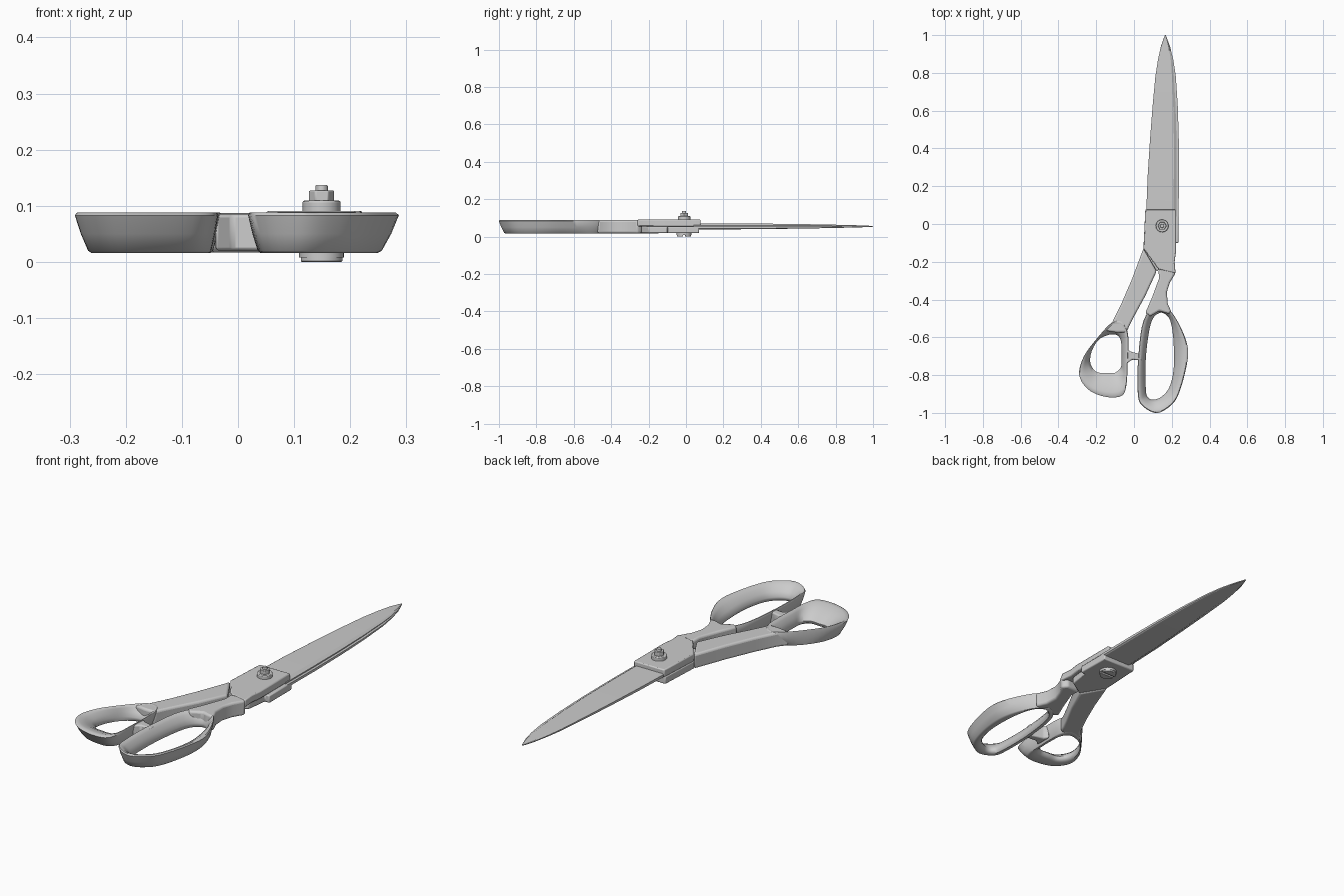
import bpy, bmesh, math
from mathutils import Vector

if "Cube" in bpy.data.objects:
    bpy.data.objects.remove(bpy.data.objects["Cube"])


def finish(name, bm, bevel=0.0, segments=2, angle=40):
    bmesh.ops.recalc_face_normals(bm, faces=bm.faces)
    me = bpy.data.meshes.new(name)
    bm.to_mesh(me)
    bm.free()
    ob = bpy.data.objects.new(name, me)
    bpy.context.collection.objects.link(ob)
    if bevel:
        mod = ob.modifiers.new("bevel", 'BEVEL')
        mod.width, mod.segments, mod.limit_method = bevel, segments, 'ANGLE'
    bpy.ops.object.select_all(action='DESELECT')
    ob.select_set(True)
    bpy.context.view_layer.objects.active = ob
    bpy.ops.object.shade_smooth_by_angle(angle=math.radians(angle))
    return ob


def loft(name, rings, closed=False, **kw):
    """Join closed rings of points; cap the ends or wrap round."""
    bm = bmesh.new()
    vs = [[bm.verts.new(p) for p in r] for r in rings]
    n, m = len(rings[0]), len(rings)
    for i in range(m if closed else m - 1):
        a, b = vs[i], vs[(i + 1) % m]
        for j in range(n):
            k = (j + 1) % n
            bm.faces.new((a[j], a[k], b[k], b[j]))
    if not closed:
        bm.faces.new(vs[0])
        bm.faces.new(vs[-1])
    return finish(name, bm, **kw)


def prism(name, outline, z0, z1, **kw):
    return loft(name, [[(x, y, z) for x, y in outline] for z in (z0, z1)], **kw)


def spline(pts, steps=5):
    """Closed smooth curve through the points."""
    out, n = [], len(pts)
    for i in range(n):
        a, b, c, d = (Vector(pts[(i + k) % n]) for k in (-1, 0, 1, 2))
        for s in range(steps):
            t = s / steps
            out.append(0.5 * (2 * b + (c - a) * t + (2 * a - 5 * b + 4 * c - d) * t * t
                              + (3 * b - a - 3 * c + d) * t ** 3))
    return out


# Finger loops: flared section swept between an outer and an inner curve
SECTION = [(0, .083), (.07, .088), (.22, .087), (.5, .076), (.8, .058), (1, .038),
           (.98, .026), (.85, .017), (.5, .016), (.4, .02), (.18, .05)]


def finger_loop(name, outer, inner):
    o, i = spline(outer), spline(inner)
    loft(name, [[(*p.lerp(q, t), z) for p, q in zip(o, i)] for t, z in SECTION],
         closed=True, angle=50)


finger_loop("large_finger_loop",
            [(.124, -.423), (.188, -.455), (.246, -.545), (.285, -.656), (.275, -.767), (.23, -.915),
             (.172, -.979), (.11, -1), (.04, -.958), (.02, -.894), (.022, -.714), (.05, -.513)],
            [(.135, -.471), (.177, -.487), (.198, -.534), (.21, -.635), (.21, -.767), (.188, -.862),
             (.151, -.91), (.108, -.93), (.077, -.92), (.063, -.878), (.063, -.704), (.09, -.524)])
finger_loop("thumb_loop",
            [(-.12, -.524), (-.066, -.513), (-.034, -.571), (-.03, -.65), (-.034, -.746), (-.04, -.852),
             (-.066, -.91), (-.15, -.915), (-.24, -.878), (-.29, -.8), (-.267, -.704), (-.198, -.608)],
            [(-.135, -.587), (-.093, -.587), (-.071, -.614), (-.066, -.667), (-.066, -.725), (-.071, -.762),
             (-.103, -.788), (-.15, -.788), (-.198, -.783), (-.23, -.74), (-.225, -.677), (-.188, -.614)])

# Shanks running from the loops to the pivot
prism("thumb_shank", [(.05, -.13), (-.01, -.29), (-.066, -.42), (-.115, -.52), (-.15, -.565),
                      (-.09, -.575), (-.04, -.575), (-.025, -.54), (0, -.49), (.06, -.38), (.12, -.25)],
      .017, .087, bevel=.01, segments=3)
prism("large_shank", [(.13, -.24), (.132, -.29), (.095, -.39), (.06, -.47), (.085, -.49), (.135, -.46),
                      (.18, -.475), (.2, -.47), (.178, -.42), (.174, -.36), (.19, -.31), (.22, -.26),
                      (.2, -.235)],
      .018, .089, bevel=.01, segments=3)
# Stop stub between the handles
prism("stop_stub", [(-.04, -.655), (-.02, -.675), (.04, -.69), (.04, -.722), (-.01, -.718), (-.04, -.74)],
      .02, .085, bevel=.006)

# Crossing pivot plates
prism("upper_plate", [(.06, .078), (.222, .078), (.222, -.15), (.215, -.2), (.22, -.26), (.13, -.24),
                      (.05, -.13)], .055, .091, bevel=.005)
prism("lower_plate", [(.06, .07), (.236, .07), (.236, -.1), (.212, -.1), (.2, -.2), (.12, -.25),
                      (.05, -.135)], .019, .055, bevel=.005)

# Blades: (y, left, right, thickness) stations, ground towards one edge
STATIONS = [(.04, .064, .224, .016), (.25, .072, .226, .016), (.45, .085, .225, .014),
            (.62, .098, .22, .012), (.78, .113, .211, .009), (.87, .127, .202, .007),
            (.94, .142, .188, .005), (.98, .156, .175, .003), (1, .164, .168, .002)]


def blade(name, up, shift):
    rings = []
    for y, l, r, t in STATIONS:
        if up < 0:
            l, r = r, l
        s = shift * min(1, (1 - y) * 4)
        z = .055
        rings.append([(l + s, y, z), (r + s, y, z), (r + s, y, z + up * t * .35),
                      (r + (l - r) * .1 + s, y, z + up * t), (l + (r - l) * .04 + s, y, z + up * t),
                      (l + s, y, z + up * t * .75)])
    loft(name, rings, angle=20)


blade("upper_blade", 1, 0)
blade("lower_blade", -1, .012)

# Pivot bolt: washer, nut, stem and slotted head
PX, PY = .149, -.01


def disc(r, n, turn=0.0):
    return [(PX + r * math.cos(turn + 2 * math.pi * k / n), PY + r * math.sin(turn + 2 * math.pi * k / n))
            for k in range(n)]


prism("bolt_washer", disc(.034, 16), .088, .109, bevel=.003)
prism("bolt_nut", disc(.023, 6), .107, .127, bevel=.002)
prism("bolt_stem", disc(.011, 12), .05, .137, bevel=.002)
prism("bolt_head_base", disc(.04, 24), .008, .022)
for side, label in ((1, "back"), (-1, "front")):
    a0 = math.asin(.15)
    arc = [a0 + (math.pi - 2 * a0) * k / 12 for k in range(13)]
    prism("bolt_head_" + label, [(PX + .038 * math.cos(a), PY + side * .038 * math.sin(a)) for a in arc],
          0, .012, bevel=.002)
